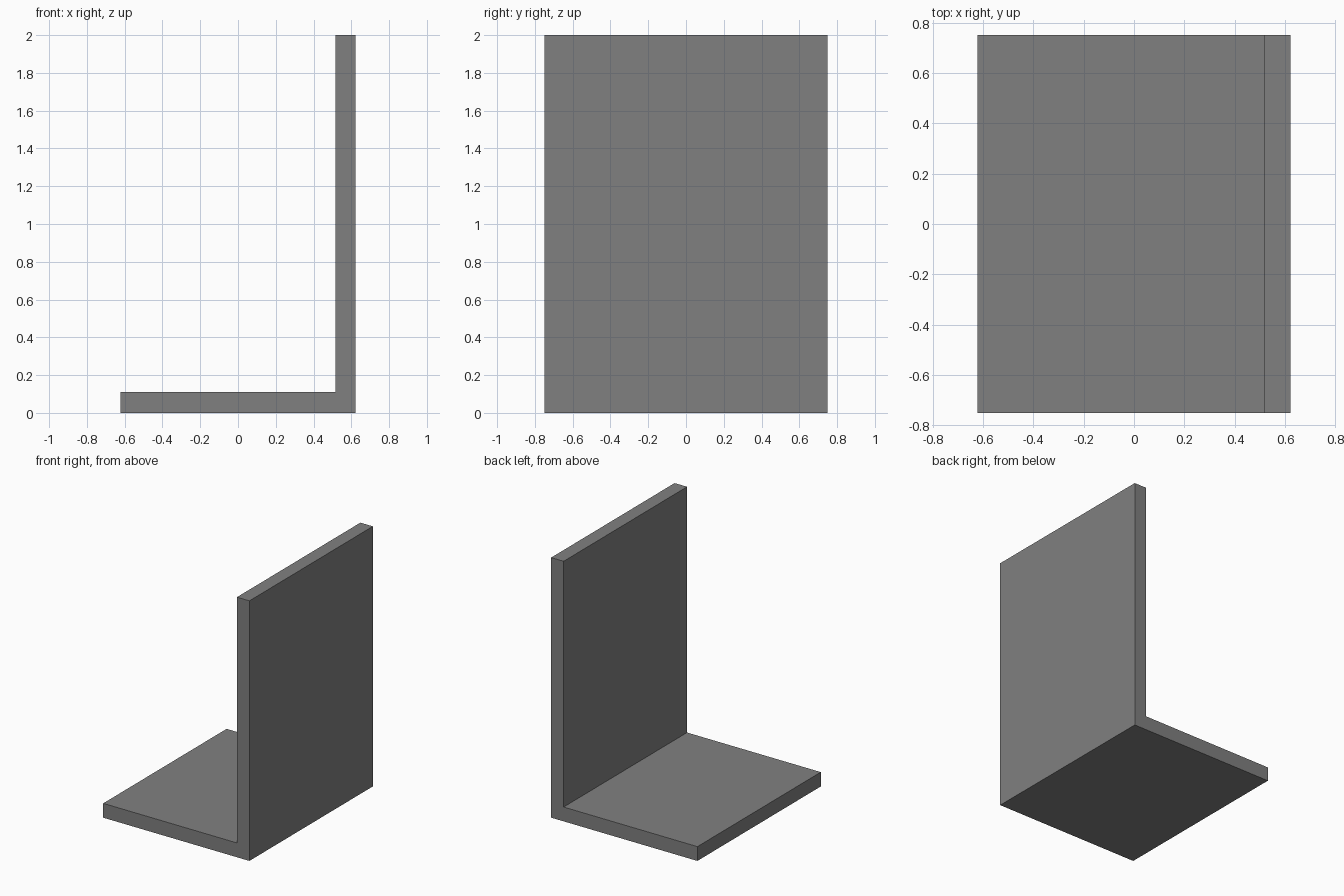
import bpy
import bmesh

if "Cube" in bpy.data.objects:
    bpy.data.objects.remove(bpy.data.objects["Cube"])

HALF_X, HALF_Y, HEIGHT = 0.622, 0.75, 2.0
WALL_INNER_X, BASE_TOP = 0.516, 0.11

# L-shaped side profile (x, z)
profile = [(-HALF_X, 0), (HALF_X, 0), (HALF_X, HEIGHT),
           (WALL_INNER_X, HEIGHT), (WALL_INNER_X, BASE_TOP), (-HALF_X, BASE_TOP)]

# Extrude the profile from front to back
bm = bmesh.new()
face = bm.faces.new([bm.verts.new((x, -HALF_Y, z)) for x, z in profile])
extruded = bmesh.ops.extrude_face_region(bm, geom=[face], use_keep_orig=True)
moved = [v for v in extruded["geom"] if isinstance(v, bmesh.types.BMVert)]
bmesh.ops.translate(bm, verts=moved, vec=(0, 2 * HALF_Y, 0))
bmesh.ops.recalc_face_normals(bm, faces=bm.faces[:])

mesh = bpy.data.meshes.new("angle_bracket")
bm.to_mesh(mesh)
bm.free()
bracket = bpy.data.objects.new("angle_bracket", mesh)
bpy.context.collection.objects.link(bracket)

# Dark grey finish
dark_grey = bpy.data.materials.new("dark_grey")
dark_grey.diffuse_color = (0.216, 0.216, 0.216, 1)
dark_grey.use_nodes = True
dark_grey.node_tree.nodes["Principled BSDF"].inputs["Base Color"].default_value = dark_grey.diffuse_color
mesh.materials.append(dark_grey)
